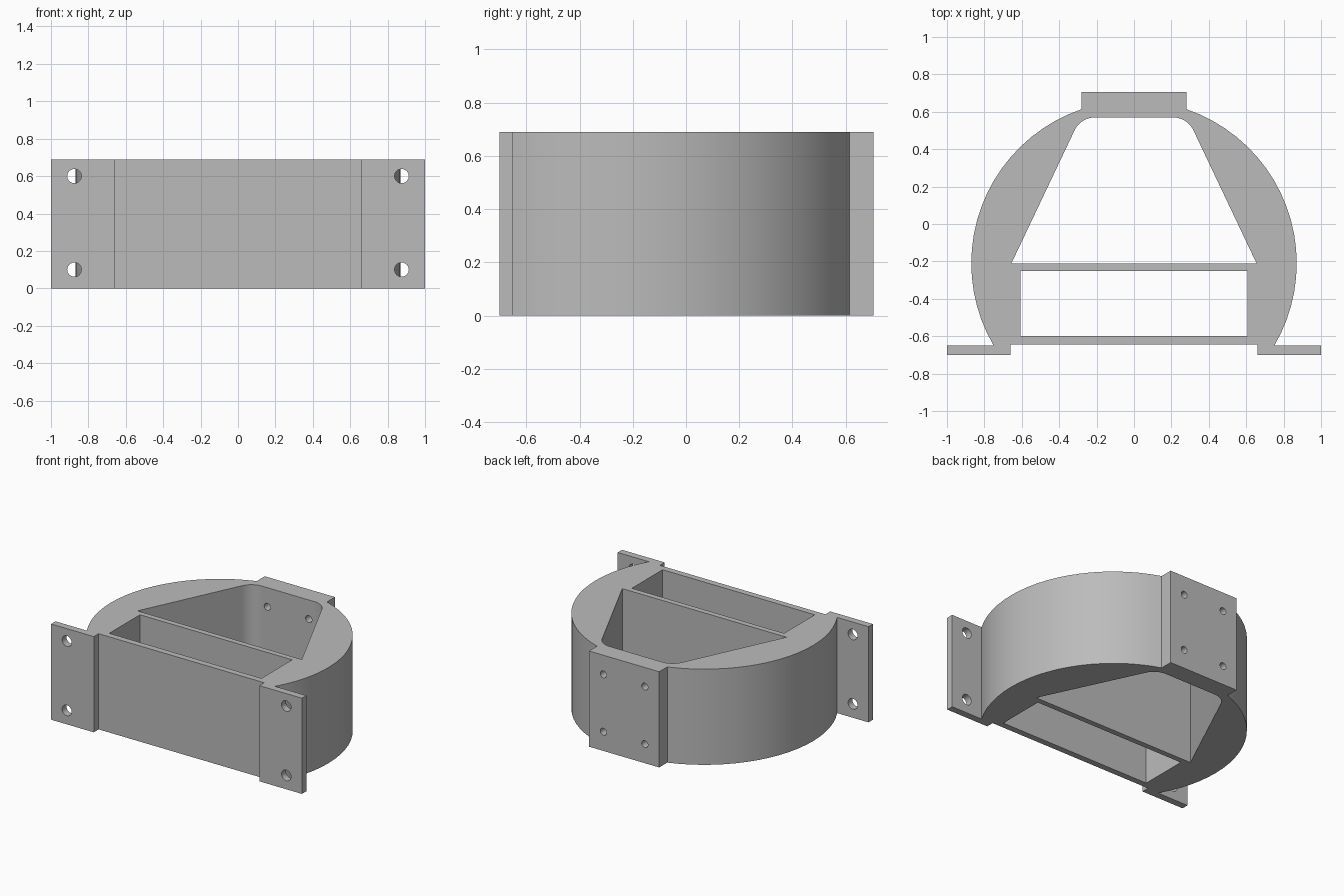
import bpy
import bmesh
from math import sin, cos, radians, pi
from mathutils import Matrix, Vector

HEIGHT = 0.69

cube = bpy.data.objects.get("Cube")
if cube:
    bpy.data.objects.remove(cube, do_unlink=True)

grey = bpy.data.materials.new("plain grey")
grey.use_nodes = True
grey.diffuse_color = (0.5, 0.5, 0.5, 1)
grey.node_tree.nodes["Principled BSDF"].inputs["Base Color"].default_value = (0.5, 0.5, 0.5, 1)


def arc(cx, cy, radius, start, end, steps):
    """Points along an arc, angles in degrees."""
    angles = [radians(start + (end - start) * i / steps) for i in range(steps + 1)]
    return [(cx + radius * cos(a), cy + radius * sin(a)) for a in angles]


def mirrored(half):
    """Close a right-hand half profile with its mirror image."""
    return half + [(-x, y) for x, y in reversed(half)]


def link(name, bm):
    mesh = bpy.data.meshes.new(name)
    bm.to_mesh(mesh)
    bm.free()
    obj = bpy.data.objects.new(name, mesh)
    bpy.context.collection.objects.link(obj)
    return obj


def extrude_profile(name, loops):
    """Fill an outline with openings and extrude it upward."""
    bm = bmesh.new()
    for points in loops:
        verts = [bm.verts.new((x, y, 0)) for x, y in points]
        for a, b in zip(verts, verts[1:] + verts[:1]):
            bm.edges.new((a, b))
    bmesh.ops.triangle_fill(bm, edges=bm.edges[:], use_beauty=True, normal=(0, 0, 1))
    result = bmesh.ops.extrude_face_region(bm, geom=bm.faces[:], use_keep_orig=True)
    top = [v for v in result["geom"] if isinstance(v, bmesh.types.BMVert)]
    bmesh.ops.translate(bm, verts=top, vec=(0, 0, HEIGHT))
    bmesh.ops.recalc_face_normals(bm, faces=bm.faces[:])
    return link(name, bm)


# Outline: foot flange, round side wall, raised back pad
outline = mirrored(
    [(0.66, -0.645), (0.66, -0.7), (1, -0.7), (1, -0.65)]
    + arc(0, -0.21, 0.87, -30.4, 71.2, 20)
    + [(0.28, 0.705)])

# Openings: tapered one with rounded back corners, and a rectangular slot
tapered_opening = mirrored([(0.655, -0.21)] + arc(0.209, 0.45, 0.12, 25.3, 90, 8))
slot_opening = mirrored([(0.607, -0.6), (0.607, -0.25)])

bracket = extrude_profile("bracket_body", [outline, tapered_opening, slot_opening])
bracket.data.materials.append(grey)

# Screw holes through the flanges and the back pad
bm = bmesh.new()
for x, y, low, high, radius in ((0.875, -0.675, 0.1, 0.6, 0.038),
                                (0.165, 0.64, 0.138, 0.552, 0.025)):
    for side in (-1, 1):
        for z in (low, high):
            place = Matrix.Translation(Vector((side * x, y, z))) @ Matrix.Rotation(pi / 2, 4, "X")
            bmesh.ops.create_cone(bm, cap_ends=True, segments=32, radius1=radius,
                                  radius2=radius, depth=0.2, matrix=place)
cutter = link("screw_hole_cutter", bm)
cutter.hide_render = True

bpy.ops.object.select_all(action="DESELECT")
bracket.select_set(True)
bpy.context.view_layer.objects.active = bracket
cut = bracket.modifiers.new("screw holes", "BOOLEAN")
cut.operation = "DIFFERENCE"
cut.solver = "EXACT"
cut.object = cutter
bpy.ops.object.modifier_apply(modifier=cut.name)
bpy.data.objects.remove(cutter, do_unlink=True)

# Smooth curved walls, crisp edges
bpy.ops.object.shade_smooth_by_angle(angle=radians(30))
weighted = bracket.modifiers.new("flat walls", "WEIGHTED_NORMAL")
weighted.keep_sharp = True
